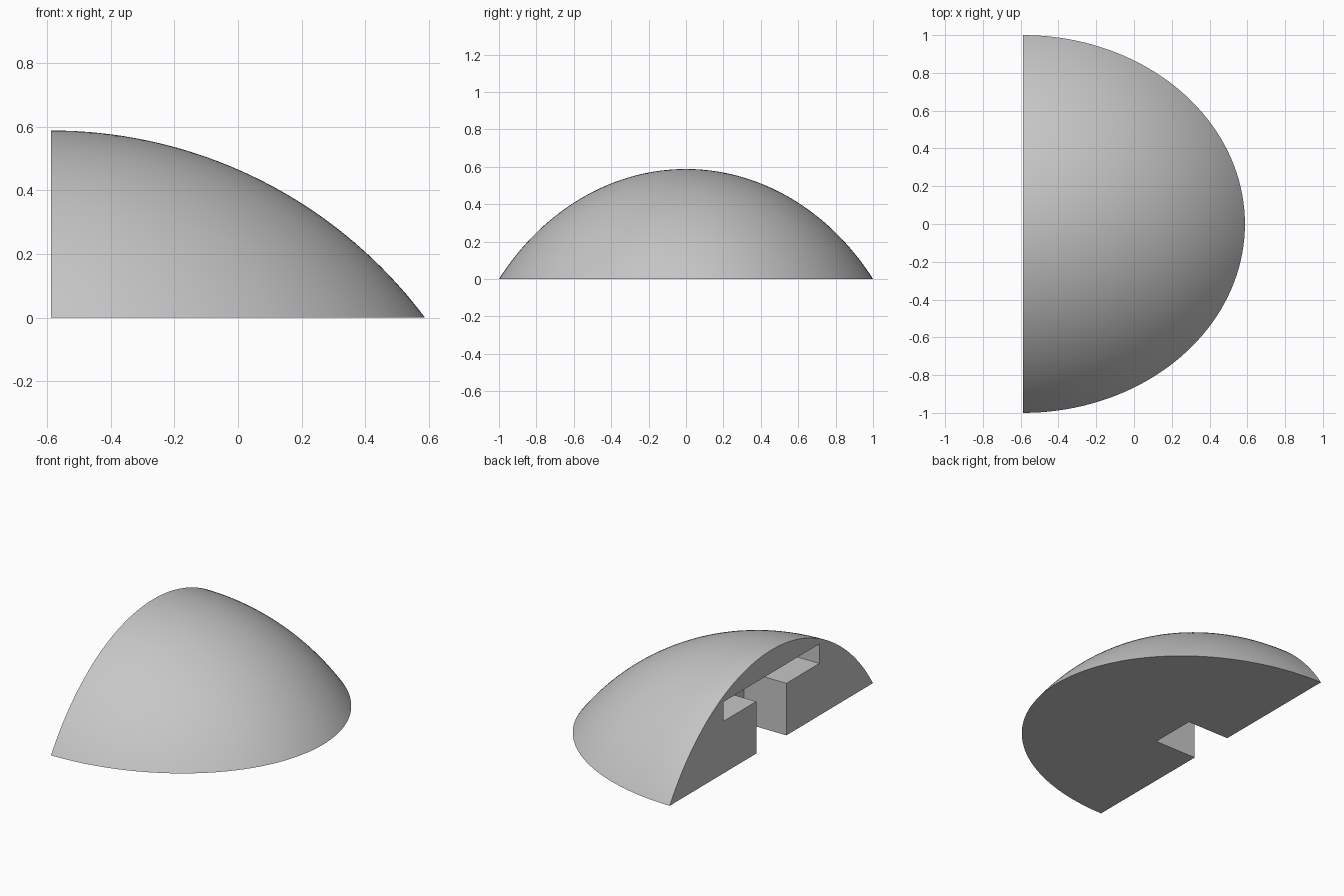
import bpy
import bmesh
from mathutils import Matrix, Vector

if "Cube" in bpy.data.objects:
    bpy.data.objects.remove(bpy.data.objects["Cube"], do_unlink=True)

HEIGHT, REACH = 0.588, 1.175      # dome height and depth from the flat face
BACK = -REACH / 2                 # x of the flat face
RADIUS = (REACH**2 + HEIGHT**2) / (2 * HEIGHT)

grey = bpy.data.materials.new("plain grey")
grey.use_nodes = True
colour = (0.57, 0.57, 0.57, 1)
grey.diffuse_color = colour
grey.node_tree.nodes["Principled BSDF"].inputs["Base Color"].default_value = colour


def make_object(name, bm):
    bmesh.ops.recalc_face_normals(bm, faces=bm.faces)
    mesh = bpy.data.meshes.new(name)
    bm.to_mesh(mesh)
    bm.free()
    mesh.materials.append(grey)
    obj = bpy.data.objects.new(name, mesh)
    bpy.context.collection.objects.link(obj)
    return obj


def cut_and_cap(bm, point, direction):
    """Remove everything behind the plane and close the opening."""
    geom = bm.verts[:] + bm.edges[:] + bm.faces[:]
    bmesh.ops.bisect_plane(bm, geom=geom, dist=1e-5, plane_co=point,
                           plane_no=direction, clear_inner=True)
    bmesh.ops.delete(bm, geom=[e for e in bm.edges if e.is_wire], context="EDGES")
    bmesh.ops.edgeloop_fill(bm, edges=[e for e in bm.edges if e.is_boundary])


# Half dome: an ellipsoid cut by the ground and by the flat back
bm = bmesh.new()
place = Matrix.Translation((BACK, 0, HEIGHT - RADIUS)) @ Matrix.Diagonal((1, 1 / REACH, 1, 1))
bmesh.ops.create_uvsphere(bm, u_segments=160, v_segments=120, radius=RADIUS, matrix=place)
cut_and_cap(bm, Vector((0, 0, 0)), Vector((0, 0, 1)))
cut_and_cap(bm, Vector((BACK, 0, 0)), Vector((1, 0, 0)))
dome = make_object("half_dome", bm)

# T-shaped slot in the flat back, open at the bottom
half = [(0.148, -0.1), (0.148, 0.324), (0.472, 0.324), (0.472, 0.445)]
outline = half + [(-y, z) for y, z in reversed(half)]
bm = bmesh.new()
face = bm.faces.new([bm.verts.new((BACK - 0.1, y, z)) for y, z in outline])
side = bmesh.ops.extrude_face_region(bm, geom=[face])["geom"]
bmesh.ops.translate(bm, vec=(0.393, 0, 0),
                    verts=[v for v in side if isinstance(v, bmesh.types.BMVert)])
slot = make_object("slot_cutter", bm)
slot.hide_render = True

cut = dome.modifiers.new("slot", "BOOLEAN")
cut.operation, cut.solver, cut.object = "DIFFERENCE", "EXACT", slot

bpy.ops.object.select_all(action="DESELECT")
dome.select_set(True)
bpy.context.view_layer.objects.active = dome
bpy.ops.object.modifier_apply(modifier=cut.name)
bpy.data.objects.remove(slot, do_unlink=True)
bpy.ops.object.shade_smooth_by_angle(angle=0.5)
